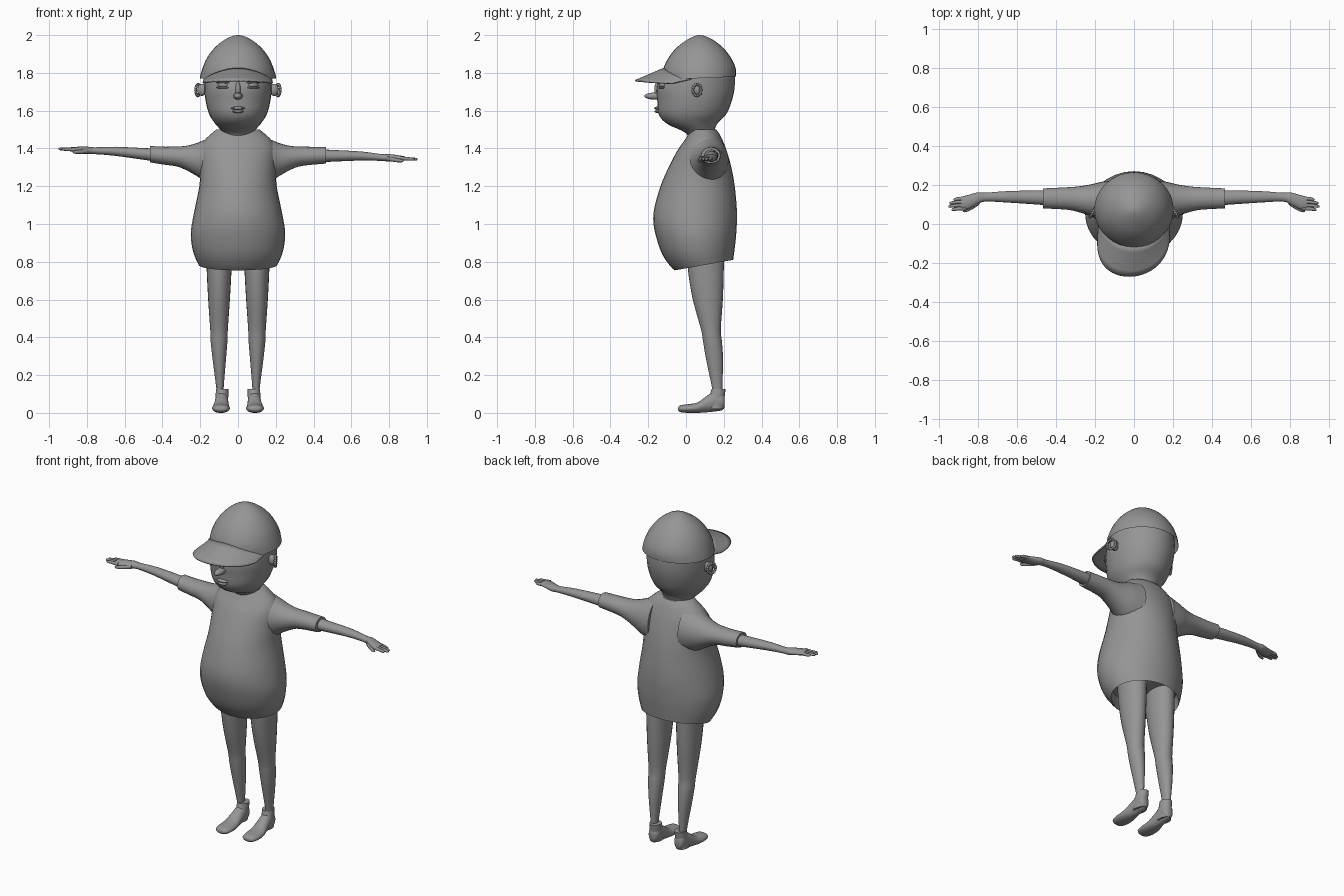
import bpy
import bmesh
import math
from mathutils import Vector, Matrix

cube = bpy.data.objects.get("Cube")
if cube:
    bpy.data.objects.remove(cube, do_unlink=True)

grey = bpy.data.materials.new("plain_grey")
grey.use_nodes = True
tone = (0.3, 0.3, 0.3, 1)
grey.diffuse_color = tone
grey.node_tree.nodes["Principled BSDF"].inputs["Base Color"].default_value = tone


def finish(name, bm, angle=50):
    """Turn a bmesh into a smooth shaded object."""
    bmesh.ops.recalc_face_normals(bm, faces=bm.faces)
    mesh = bpy.data.meshes.new(name)
    bm.to_mesh(mesh)
    bm.free()
    mesh.materials.append(grey)
    obj = bpy.data.objects.new(name, mesh)
    bpy.context.collection.objects.link(obj)
    bpy.ops.object.select_all(action="DESELECT")
    obj.select_set(True)
    bpy.context.view_layer.objects.active = obj
    bpy.ops.object.shade_smooth_by_angle(angle=math.radians(angle))
    return obj


def spline(rows, steps):
    """Smoothly interpolated rows."""
    rows = [Vector(r) for r in rows]
    out = []
    for i in range(len(rows) - 1):
        p0, p1 = rows[max(i - 1, 0)], rows[i]
        p2, p3 = rows[i + 1], rows[min(i + 2, len(rows) - 1)]
        for k in range(steps):
            t = k / steps
            out.append(0.5 * (2 * p1 + (p2 - p0) * t
                              + (2 * p0 - 5 * p1 + 4 * p2 - p3) * t ** 2
                              + (3 * p1 - p0 - 3 * p2 + p3) * t ** 3))
    return out + [rows[-1]]


def loft(name, rows, axis="z", sides=24, steps=3, caps=(True, True), bend=None):
    """Oval rings; each row is the place on the axis, then low and high bounds."""
    bm = bmesh.new()
    rings = []
    for t, a0, a1, b0, b1 in spline(rows, steps):
        ring = []
        for i in range(sides):
            w = math.tau * i / sides
            a = (a0 + a1) / 2 + (a1 - a0) / 2 * math.cos(w)
            b = (b0 + b1) / 2 + (b1 - b0) / 2 * math.sin(w)
            p = Vector({"x": (t, a, b), "y": (a, t, b), "z": (a, b, t)}[axis])
            ring.append(bm.verts.new(bend(p) if bend else p))
        rings.append(ring)
    for lower, upper in zip(rings, rings[1:]):
        for i in range(sides):
            j = (i + 1) % sides
            bm.faces.new((lower[i], lower[j], upper[j], upper[i]))
    for ring, wanted in zip((rings[0], rings[-1]), caps):
        if wanted:
            bm.faces.new(ring)
    return finish(name, bm)


def ball(name, place, size, turn=0):
    bm = bmesh.new()
    matrix = (Matrix.Translation(place) @ Matrix.Rotation(turn, 4, "Z")
              @ Matrix.Diagonal((*size, 1)))
    bmesh.ops.create_uvsphere(bm, u_segments=16, v_segments=10, radius=1, matrix=matrix)
    return finish(name, bm)


def wide(rows):
    """Rows given as height, half width, front and back."""
    return [(z, -w, w, front, back) for z, w, front, back in rows]


# Shirt body, with a hem that drops to the front
def hem_tilt(p):
    fade = max(0, min(1, (0.92 - p.z) / 0.12))
    return p + Vector((0, 0, 0.18 * (p.y - 0.12) * fade))


loft("shirt_body", wide([
    (0.787, .208, -.06, .25), (0.86, .238, -.125, .258), (0.95, .25, -.163, .266),
    (1.06, .233, -.172, .27), (1.2, .205, -.135, .258), (1.3, .2, -.092, .24),
    (1.39, .2, -.045, .215), (1.44, .18, -.01, .195), (1.475, .145, .012, .178),
    (1.5, .115, .025, .16)]), sides=32, steps=4, caps=(False, True), bend=hem_tilt)
loft("shirt_lining", wide([(0.787, .207, -.059, .249), (0.85, .195, -.06, .235)]),
     sides=32, caps=(False, True), bend=hem_tilt)

# Head and neck
loft("head", wide([
    (1.42, .075, .02, .16), (1.48, .08, .0, .15), (1.53, .12, -.1, .165),
    (1.58, .152, -.144, .212), (1.65, .171, -.152, .242), (1.73, .178, -.154, .258),
    (1.82, .17, -.11, .25), (1.9, .12, -.03, .19)]), sides=32, steps=4)

# Face
ball("nose", (0, -.165, 1.677), (.024, .056, .019))
ball("nose_bridge", (0, -.15, 1.71), (.014, .018, .045))
ball("upper_lip", (0, -.148, 1.613), (.036, .021, .009))
ball("lower_lip", (0, -.145, 1.596), (.03, .022, .009))

# Cap crown
loft("cap_crown", wide([
    (1.772, .203, -.118, .265), (1.82, .19, -.122, .263), (1.88, .164, -.095, .236),
    (1.935, .122, -.05, .193), (1.975, .072, .005, .142), (1.995, .03, .045, .1),
    (2.0, .004, .066, .074)]), sides=32, steps=3, caps=(False, True),
    bend=lambda p: p + Vector((0, 0, 0.04 * (p.y - .07) * (2 - p.z) / .23)))

# Cap brim, a curved sheet swept from the crown to its outer edge
bm = bmesh.new()
columns = []
for i in range(25):
    s = i / 12 - 1
    c, d = math.cos(1.35 * s), max(math.cos(1.5 * s), 0)
    inner = Vector((.185 * math.sin(1.35 * s), .07 - .185 * c, 1.768 + .06 * c ** 2))
    outer = Vector((.187 * math.sin(1.5 * s) - .025 * d, -.035 - .235 * d ** .7,
                    1.745 + .017 * d))
    columns.append([bm.verts.new(inner.lerp(outer, k / 5)) for k in range(6)])
for left, right in zip(columns, columns[1:]):
    for k in range(5):
        bm.faces.new((left[k], left[k + 1], right[k + 1], right[k]))
brim = finish("cap_brim", bm)
thick = brim.modifiers.new("thickness", "SOLIDIFY")
thick.thickness = 0.008

# Paired parts
for side, s in (("left", 1), ("right", -1)):
    def flip(p):
        return Vector((s * p.x, p.y, p.z))

    def arm_bend(p):
        """The right arm is held a little higher."""
        rise = 0.1 * max(p.x - .4, 0) if s < 0 else 0
        return Vector((s * p.x, p.y, p.z + rise))

    # Sleeve and arm
    loft(side + "_sleeve", [
        (.1, .0, .225, 1.2, 1.47), (.17, .015, .215, 1.225, 1.448),
        (.22, .04, .203, 1.255, 1.428), (.28, .06, .193, 1.288, 1.413),
        (.34, .073, .188, 1.308, 1.41), (.465, .08, .182, 1.32, 1.407)],
        axis="x", bend=arm_bend)
    loft(side + "_arm", [
        (.4, .092, .172, 1.325, 1.398), (.5, .1, .172, 1.33, 1.392),
        (.65, .11, .168, 1.336, 1.384), (.76, .115, .16, 1.334, 1.37),
        (.8, .1, .162, 1.33, 1.37), (.85, .075, .148, 1.332, 1.364),
        (.885, .076, .14, 1.336, 1.358)], axis="x", sides=16, bend=arm_bend)

    # Fingers and thumb
    for n, (y, tip) in enumerate(((.129, .925), (.112, .945), (.095, .95), (.078, .935))):
        loft(f"{side}_finger_{n + 1}", [
            (.86, y - .01, y + .01, 1.337, 1.359),
            (.9, y - .009, y + .009, 1.336, 1.354),
            (tip - .008, y - .012, y + .003, 1.336, 1.35),
            (tip, y - .007, y - .003, 1.341, 1.345)], axis="x", sides=8, bend=arm_bend)
    loft(side + "_thumb", [
        (.79, .1, .125, 1.335, 1.36), (.83, .073, .095, 1.328, 1.35),
        (.865, .06, .076, 1.326, 1.342), (.875, .064, .07, 1.332, 1.337)],
        axis="x", sides=8, bend=arm_bend)

    # Leg
    loft(side + "_leg", [
        (.06, .078, .112, .145, .19), (.13, .076, .115, .138, .192),
        (.28, .064, .134, .107, .196), (.38, .056, .145, .09, .19),
        (.44, .054, .147, .08, .184), (.6, .043, .158, .036, .195),
        (.76, .034, .166, .01, .2), (.87, .03, .17, .01, .2)],
        bend=flip)

    # Shoe and its ankle opening
    loft(side + "_shoe", [
        (-.042, .072, .108, .014, .028), (-.03, .052, .128, .004, .04),
        (.01, .043, .137, .0, .046), (.06, .045, .135, .0, .055),
        (.11, .05, .125, .003, .09), (.155, .052, .12, .008, .118),
        (.19, .055, .117, .014, .11), (.205, .07, .105, .03, .085)],
        axis="y", bend=flip)
    loft(side + "_shoe_collar", [
        (.02, .055, .12, .11, .2), (.07, .052, .119, .12, .203),
        (.127, .051, .117, .135, .21)], bend=flip)

    # Eye with lids
    ball(side + "_eyeball", (s * .08, -.126, 1.736), (.03, .016, .014), s * .35)
    for lid, z in (("upper", 1.75), ("lower", 1.722)):
        ball(f"{side}_{lid}_eyelid", (s * .08, -.13, z), (.038, .012, .006), s * .35)

    # Ear with a raised rim
    ball(side + "_ear", (s * .19, .058, 1.71), (.026, .02, .032))
    bm = bmesh.new()
    path = [(s * (.212 - .012 * math.cos(w)), .058 + .022 * math.cos(w),
             1.709 + .03 * math.sin(w)) for w in (math.tau * i / 16 for i in range(16))]
    for p in path:
        bmesh.ops.create_icosphere(bm, subdivisions=1, radius=.009,
                                   matrix=Matrix.Translation(p))
    finish(side + "_ear_rim", bm, 80)
